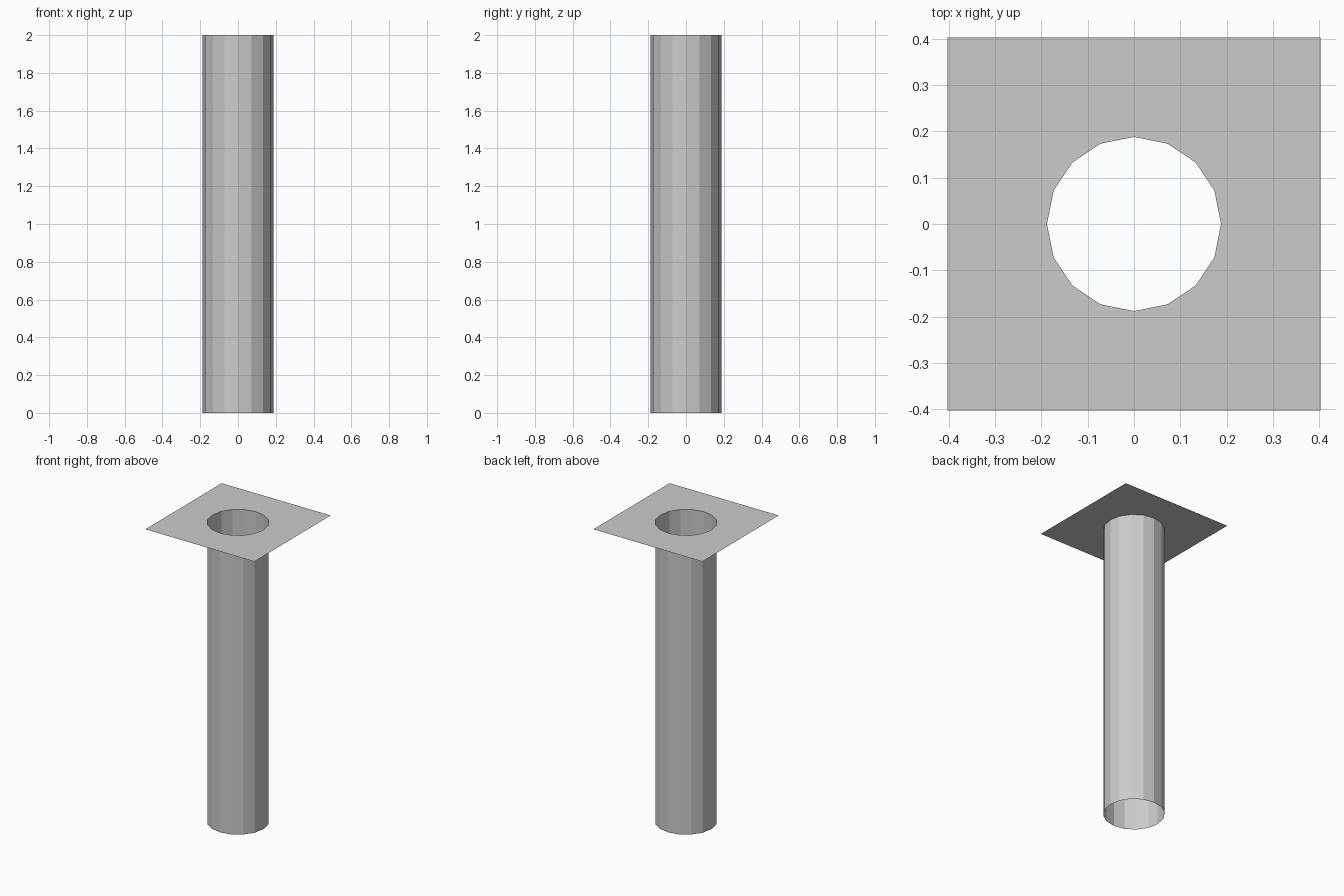
import bpy, bmesh
from math import cos, sin, tau

if "Cube" in bpy.data.objects:
    bpy.data.objects.remove(bpy.data.objects["Cube"])

SIDES, RADIUS, HEIGHT, HALF = 16, 0.188, 2.0, 0.403


def ring(bm, z, square=False):
    """Loop of vertices: a circle, or the same rays pushed out to a square."""
    verts = []
    for i in range(SIDES):
        c, s = cos(tau * i / SIDES), sin(tau * i / SIDES)
        r = HALF / max(abs(c), abs(s)) if square else RADIUS
        verts.append(bm.verts.new((r * c, r * s, z)))
    return verts


def skin(bm, a, b):
    for i in range(SIDES):
        j = (i + 1) % SIDES
        bm.faces.new((a[i], a[j], b[j], b[i]))


def finish(bm, name):
    mesh = bpy.data.meshes.new(name)
    bm.to_mesh(mesh)
    bm.free()
    bpy.context.collection.objects.link(bpy.data.objects.new(name, mesh))


# Open-ended shaft wall
bm = bmesh.new()
skin(bm, ring(bm, 0), ring(bm, HEIGHT))
finish(bm, "shaft_wall")

# Thin square plate around the opening, facing up
bm = bmesh.new()
skin(bm, ring(bm, HEIGHT, square=True), ring(bm, HEIGHT))
finish(bm, "top_plate")
